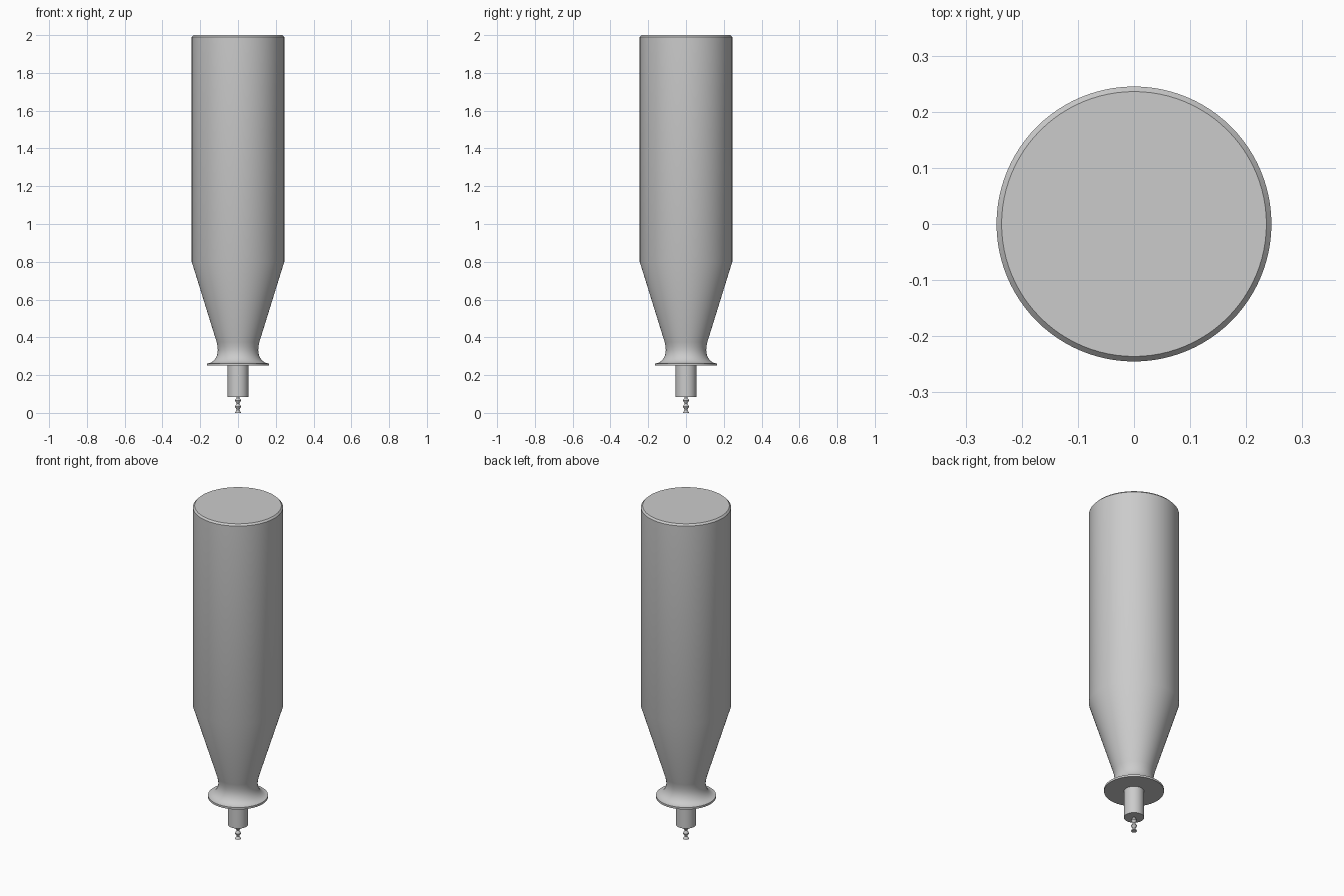
import bpy
import bmesh
import math

cube = bpy.data.objects.get("Cube")
if cube:
    bpy.data.objects.remove(cube, do_unlink=True)

grey = bpy.data.materials.new("plain_grey")
grey.use_nodes = True
colour = (0.6, 0.6, 0.6, 1)
grey.diffuse_color = colour
grey.node_tree.nodes["Principled BSDF"].inputs["Base Color"].default_value = colour


def lathe(name, profile, sides):
    """Spin (radius, height) points, bottom to top, and cap both ends."""
    bm = bmesh.new()
    rings = []
    for r, z in profile:
        rings.append([bm.verts.new((r * math.cos(math.tau * i / sides),
                                    r * math.sin(math.tau * i / sides), z))
                      for i in range(sides)])
    for low, high in zip(rings, rings[1:]):
        for i in range(sides):
            j = (i + 1) % sides
            bm.faces.new((low[i], low[j], high[j], high[i]))
    bm.faces.new(rings[0][::-1])
    bm.faces.new(rings[-1])
    mesh = bpy.data.meshes.new(name)
    bm.to_mesh(mesh)
    bm.free()
    mesh.materials.append(grey)
    obj = bpy.data.objects.new(name, mesh)
    bpy.context.collection.objects.link(obj)
    bpy.ops.object.select_all(action="DESELECT")
    obj.select_set(True)
    bpy.context.view_layer.objects.active = obj
    bpy.ops.object.shade_smooth_by_angle(angle=math.radians(30))
    return obj


# Body: thin flange, concave neck, cone, barrel and chamfered top
base_r, base_z, fillet = 0.163, 0.262, 0.056
neck = []
for k in range(9):
    a = math.pi / 2 * k / 8
    neck.append((base_r - fillet * math.sin(a), base_z + 0.07 * (1 - math.cos(a))))
body = [(base_r, 0.25)] + neck + [(0.108, 0.35), (0.113, 0.375), (0.245, 0.8),
                                  (0.245, 1.99), (0.236, 2.0)]
lathe("body", body, 96)

# Collar below the flange
lathe("collar", [(0.055, 0.085), (0.055, 0.252)], 64)

# Ribbed tip: a row of flared beads
tip = []
for k in range(19):
    z = 0.09 * k / 18
    tip.append((0.0115 + 0.0045 * math.cos(math.tau * z / 0.033), z))
lathe("tip", tip, 32)
